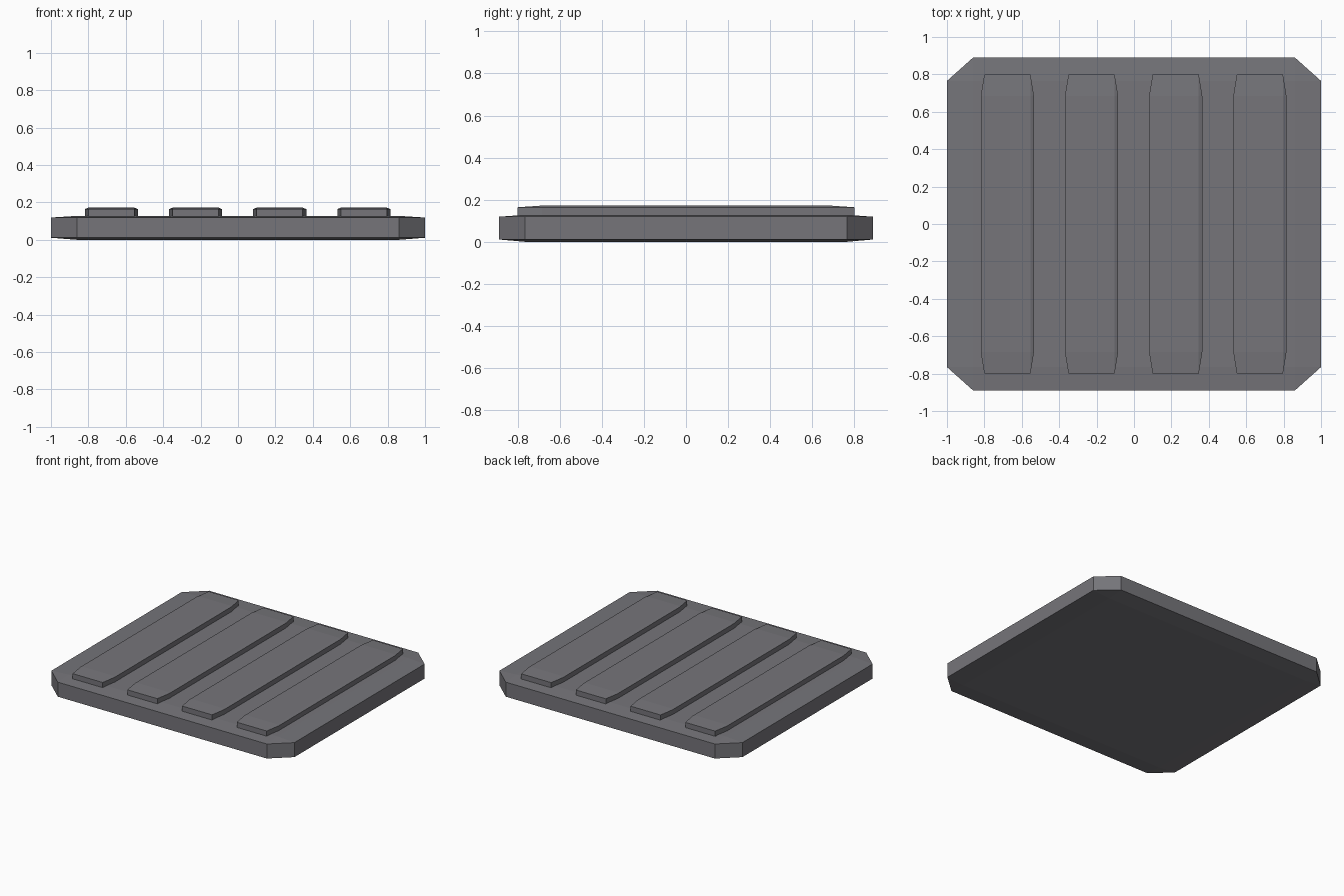
import bpy
import bmesh

cube = bpy.data.objects.get("Cube")
if cube:
    bpy.data.objects.remove(cube, do_unlink=True)

grey = bpy.data.materials.new("slate grey")
grey.use_nodes = True
colour = (0.18, 0.178, 0.195, 1)
grey.diffuse_color = colour
grey.node_tree.nodes["Principled BSDF"].inputs["Base Color"].default_value = colour


def clipped_slab(name, centre_x, outer, inner, bottom, top, crown, base_crown):
    """Slab with clipped corners whose faces slope gently to a flat inner rectangle."""
    (ox, oy), (ix, iy) = outer, inner
    outline = [(ix, -oy), (ox, -iy), (ox, iy), (ix, oy),
               (-ix, oy), (-ox, iy), (-ox, -iy), (-ix, -oy)]
    rect = [(ix, -iy), (ix, iy), (-ix, iy), (-ix, -iy)]
    bm = bmesh.new()

    def ring(points, z):
        return [bm.verts.new((x, y, z)) for x, y in points]

    low, high = ring(outline, bottom + base_crown), ring(outline, top - crown)
    for i in range(8):
        j = (i + 1) % 8
        bm.faces.new((low[i], low[j], high[j], high[i]))
    # Crowned top and underside: corner triangles, edge strips, flat centre
    for rim, z in ((low, bottom), (high, top)):
        flat = ring(rect, z)
        bm.faces.new(flat)
        for k in range(4):
            a, b = rim[2 * k], rim[2 * k + 1]
            bm.faces.new((a, b, flat[k]))
            bm.faces.new((b, rim[(2 * k + 2) % 8], flat[(k + 1) % 4], flat[k]))
    bmesh.ops.recalc_face_normals(bm, faces=bm.faces)
    mesh = bpy.data.meshes.new(name)
    bm.to_mesh(mesh)
    bm.free()
    mesh.materials.append(grey)
    obj = bpy.data.objects.new(name, mesh)
    obj.location.x = centre_x
    bpy.context.collection.objects.link(obj)


# Base plate
clipped_slab("base_plate", 0, (1, 0.89), (0.86, 0.765), 0, 0.128, 0.009, 0.011)

# Four raised ribs
for n in range(4):
    clipped_slab(f"rib_{n + 1}", 0.45 * n - 0.677, (0.142, 0.8), (0.123, 0.685),
                 0.1, 0.172, 0.008, 0)
